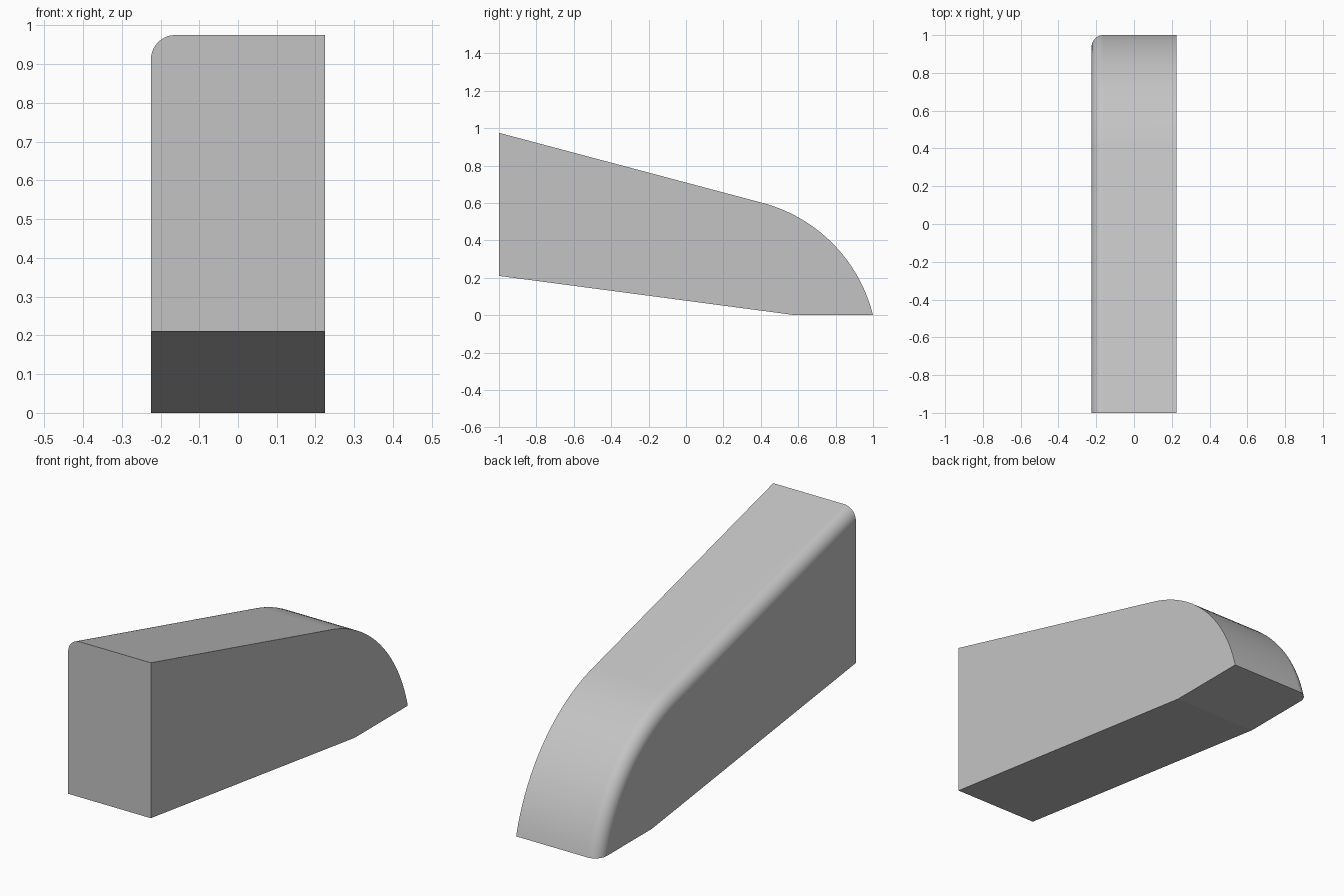
import bpy
import bmesh
import math

cube = bpy.data.objects.get("Cube")
if cube:
    bpy.data.objects.remove(cube)

HALF_WIDTH = 0.225
FILLET = 0.062

# Flat grey finish
grey = bpy.data.materials.new("light grey")
grey.use_nodes = True
colour = (0.55, 0.55, 0.55, 1)
grey.diffuse_color = colour
grey.node_tree.nodes["Principled BSDF"].inputs["Base Color"].default_value = colour

# Side profile (y, z): sloped underside, flat foot, rounded nose, sloped top
cy, cz, radius = 0.197, -0.199, 0.827
start, end, steps = math.radians(13.9), math.radians(75.1), 28
profile = [(-1, 0.21), (0.585, 0)]
for i in range(steps + 1):
    a = start + (end - start) * i / steps
    profile.append((cy + radius * math.cos(a), max(0, cz + radius * math.sin(a))))
profile.append((-1, 0.975))

# Extrude the profile across the width
bm = bmesh.new()
side = bm.faces.new([bm.verts.new((-HALF_WIDTH, y, z)) for y, z in profile])
result = bmesh.ops.extrude_face_region(bm, geom=[side], use_keep_orig=True)
far = [v for v in result["geom"] if isinstance(v, bmesh.types.BMVert)]
bmesh.ops.translate(bm, verts=far, vec=(2 * HALF_WIDTH, 0, 0))
bmesh.ops.recalc_face_normals(bm, faces=bm.faces)

# Round the whole upper edge on the right-hand side
upper = [e for e in bm.edges
         if all(v.co.x < 0 for v in e.verts)
         and any(f.normal.z > 0.1 for f in e.link_faces)]
bmesh.ops.bevel(bm, geom=upper, offset=FILLET, segments=10, profile=0.5,
                affect="EDGES", clamp_overlap=False)
bmesh.ops.recalc_face_normals(bm, faces=bm.faces)

mesh = bpy.data.meshes.new("rounded_wedge_block")
bm.to_mesh(mesh)
bm.free()
mesh.materials.append(grey)
block = bpy.data.objects.new("rounded_wedge_block", mesh)
bpy.context.collection.objects.link(block)

# Smooth the curved surfaces, keep the hard corners crisp
bpy.ops.object.select_all(action="DESELECT")
block.select_set(True)
bpy.context.view_layer.objects.active = block
bpy.ops.object.shade_smooth_by_angle(angle=math.radians(30))
for face in mesh.polygons:
    if face.normal.z < -0.5:
        face.use_smooth = False
weighted = block.modifiers.new("even_shading", "WEIGHTED_NORMAL")
weighted.keep_sharp = True
